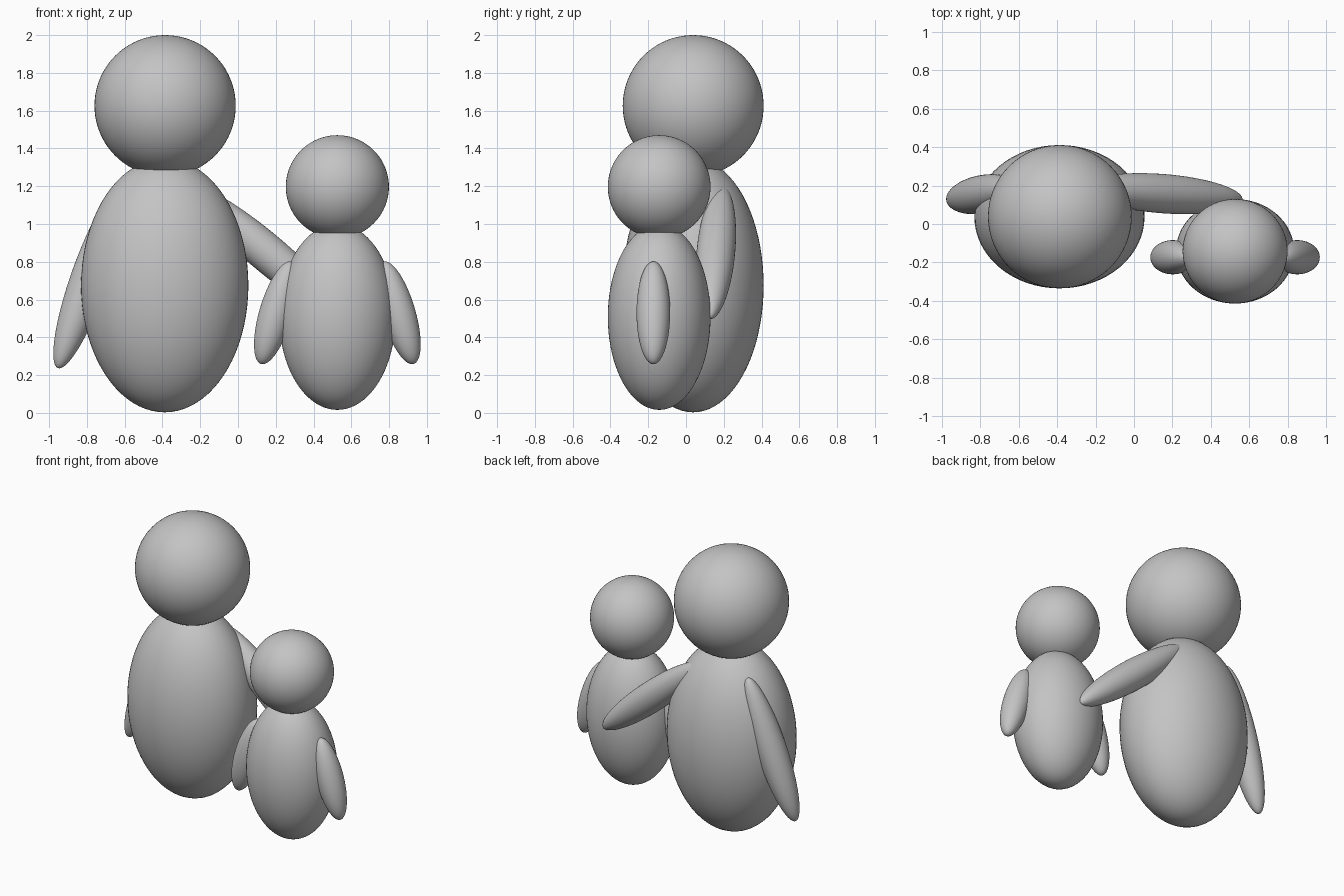
import bpy
from mathutils import Vector, Matrix

if "Cube" in bpy.data.objects:
    bpy.data.objects.remove(bpy.data.objects["Cube"])

# one plain grey for the whole model
grey = bpy.data.materials.new("plain_grey")
grey.diffuse_color = (0.55, 0.55, 0.55, 1)
grey.use_nodes = True
grey.node_tree.nodes["Principled BSDF"].inputs["Base Color"].default_value = grey.diffuse_color


def ellipsoid(name, centre, radii, axis=(0, 0, 1)):
    """Smooth ellipsoid whose local z points along axis."""
    bpy.ops.mesh.primitive_uv_sphere_add(segments=64, ring_count=40, radius=1)
    ob = bpy.context.object
    ob.name = name
    rot = Vector((0, 0, 1)).rotation_difference(Vector(axis)).to_matrix().to_4x4()
    ob.data.transform(rot @ Matrix.Diagonal((*radii, 1)))
    ob.location = centre
    ob.data.materials.append(grey)
    bpy.ops.object.shade_smooth()
    return ob


def limb(name, centre, half, radius):
    """Arm: long ellipsoid, half is the vector from centre to one tip."""
    return ellipsoid(name, centre, (radius, radius, Vector(half).length), half)


# large figure: body, head
ellipsoid("large_body", (-0.388, 0.038, 0.675), (0.443, 0.373, 0.672))
ellipsoid("large_head", (-0.386, 0.038, 1.626), (0.374, 0.373, 0.374))

# large figure: hanging arm, and arm reaching behind the small figure
limb("large_hanging_arm", (-0.785, 0.155, 0.715), (0.168, 0.03, 0.478), 0.1)
limb("large_reaching_arm", (0.15, 0.158, 0.85), (-0.41, 0.032, 0.345), 0.102)

# small figure: body, head
ellipsoid("small_body", (0.526, -0.142, 0.508), (0.308, 0.272, 0.492))
ellipsoid("small_head", (0.526, -0.142, 1.197), (0.273, 0.272, 0.273))

# small figure: mirrored arms
for name, s in (("small_right_arm", -1), ("small_left_arm", 1)):
    limb(name, (0.526 + s * 0.324, -0.173, 0.53), (-s * 0.08, 0, 0.271), 0.089)
